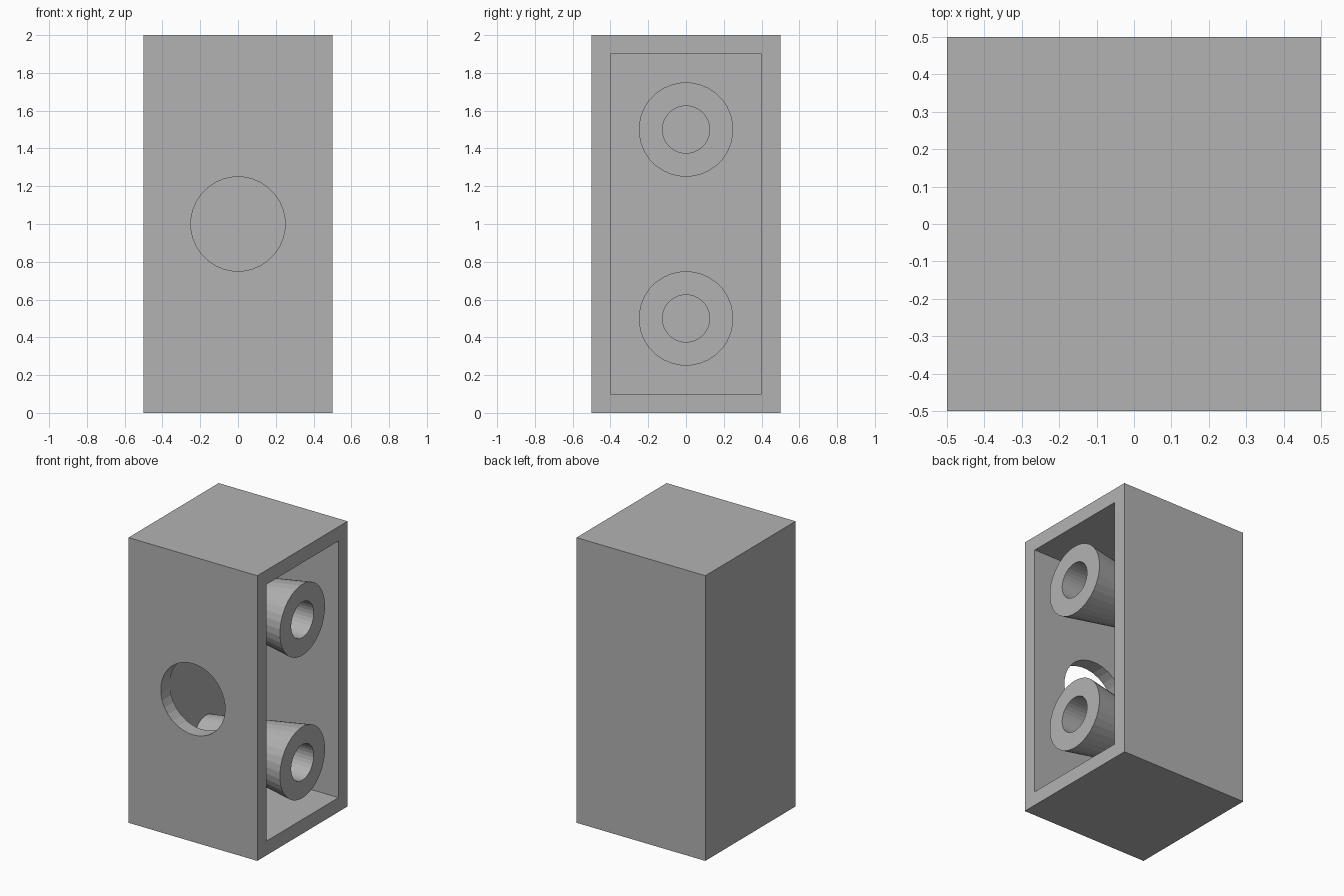
import bpy
import bmesh
from math import cos, sin, pi

cube = bpy.data.objects.get("Cube")
if cube:
    bpy.data.objects.remove(cube, do_unlink=True)

SIDES = 32
OPEN_X, WALL_X = 0.5, -0.25      # open side and inner wall of the recess

# One plain grey for everything
grey = bpy.data.materials.new("plain grey")
grey.use_nodes = True
grey.diffuse_color = (0.448, 0.448, 0.448, 1)
grey.node_tree.nodes["Principled BSDF"].inputs["Base Color"].default_value = grey.diffuse_color


def make_object(name, bm):
    bmesh.ops.recalc_face_normals(bm, faces=bm.faces)
    mesh = bpy.data.meshes.new(name)
    bm.to_mesh(mesh)
    bm.free()
    mesh.materials.append(grey)
    obj = bpy.data.objects.new(name, mesh)
    bpy.context.collection.objects.link(obj)
    return obj


def box(name, low, high):
    bm = bmesh.new()
    bmesh.ops.create_cube(bm, size=1)
    for v in bm.verts:
        v.co = [(a + b) / 2 + c * (b - a) for a, b, c in zip(low, high, v.co)]
    return make_object(name, bm)


def ring(bm, radius, place):
    # Circle of vertices, turned half a step so no vertex lies on the axes
    angles = [2 * pi * (i + 0.5) / SIDES for i in range(SIDES)]
    return [bm.verts.new(place(radius * cos(a), radius * sin(a))) for a in angles]


def bridge(bm, first, second):
    for i in range(SIDES):
        j = (i + 1) % SIDES
        bm.faces.new((first[i], first[j], second[j], second[i]))


def cut(target, cutter):
    mod = target.modifiers.new(cutter.name, "BOOLEAN")
    mod.operation = "DIFFERENCE"
    mod.solver = "EXACT"
    mod.object = cutter
    bpy.context.view_layer.objects.active = target
    bpy.ops.object.modifier_apply(modifier=mod.name)
    bpy.data.objects.remove(cutter, do_unlink=True)


def tapered_tube(name, z):
    # Outer cone narrows towards the inner wall; the bore is straight
    bm = bmesh.new()
    profile = [(WALL_X, 0.125), (OPEN_X, 0.125), (OPEN_X, 0.25), (WALL_X, 0.13)]
    rings = [ring(bm, r, lambda u, v, x=x: (x, u, z + v)) for x, r in profile]
    for i, loop in enumerate(rings):
        bridge(bm, loop, rings[(i + 1) % len(rings)])
    return make_object(name, bm)


# Block with a rectangular recess opening on its left side
block = box("block_body", (-0.5, -0.5, 0), (0.5, 0.5, 2))
cut(block, box("recess_cutter", (WALL_X, -0.4, 0.1), (0.7, 0.4, 1.9)))

# Round hole through the front wall
bm = bmesh.new()
ends = [ring(bm, 0.25, lambda u, v, y=y: (u, y, 1 + v)) for y in (-0.7, -0.3)]
bridge(bm, *ends)
for end in ends:
    bm.faces.new(end)
cut(block, make_object("hole_cutter", bm))

# Two hollow tubes inside the recess
tapered_tube("lower_tube", 0.5)
tapered_tube("upper_tube", 1.5)
